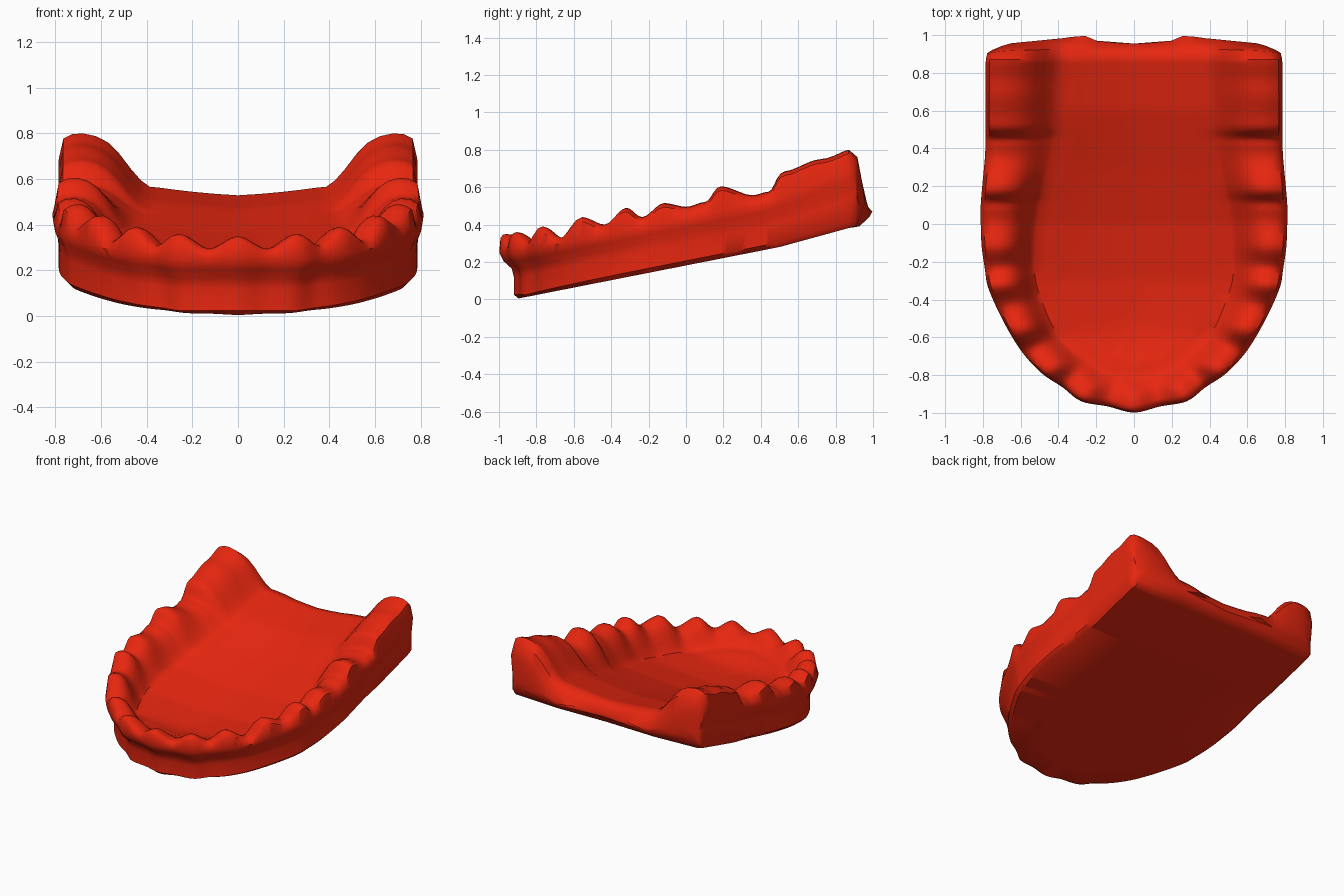
import bpy, bmesh, math
from mathutils import Vector

if "Cube" in bpy.data.objects:
    bpy.data.objects.remove(bpy.data.objects["Cube"])


def interp(table, v):
    """Piecewise linear lookup."""
    if v <= table[0][0]:
        return table[0][1]
    for (a, fa), (b, fb) in zip(table, table[1:]):
        if v <= b:
            return fa + (fb - fa) * (v - a) / (b - a)
    return table[-1][1]


def catmull(p0, p1, p2, p3, t):
    return 0.5 * (2 * p1 + (p2 - p0) * t + (2 * p0 - 5 * p1 + 4 * p2 - p3) * t * t
                  + (3 * p1 - p0 - 3 * p2 + p3) * t ** 3)


# Scalloped gum line of one half: x, y, crest height (peaks and valleys alternate)
KEYS = [(0, -1, .35), (.14, -.967, .295), (.28, -.94, .36), (.38, -.865, .31),
        (.485, -.795, .39), (.585, -.69, .33), (.66, -.575, .44), (.725, -.45, .40),
        (.775, -.33, .49), (.79, -.24, .44), (.807, -.12, .515), (.812, 0, .495),
        (.812, .1, .52), (.805, .19, .605), (.79, .35, .557), (.787, .44, .575),
        (.787, .53, .685), (.787, .72, .75), (.785, .87, .80)]

BOTTOM = [(-.92, 0), (.5, .28), (.92, .395)]
FLOOR = [(-1, .25), (-.83, .22), (-.6, .185), (-.3, .21), (0, .27), (.3, .365),
         (.6, .47), (.9, .535)]
SPINE = [(-1, -.5), (-.8, -.45), (-.55, -.36), (-.3, -.22), (0, 0), (.9, .9)]
INSET = [(-1, .08), (-.6, .055), (-.2, .03), (.9, .015)]
CREST = [(-1, .04), (-.6, .07), (0, .1), (.9, .105)]
WIDTH = [(-1, .19), (-.6, .22), (-.3, .26), (0, .30), (.5, .38), (.9, .40)]
BACK = [(0, .955), (.2, .965), (.28, 1.0), (.38, .985), (.7, .955), (.79, .92)]


def section(x, y, zc):
    """Cross-section from the underside spine, round the ridge, to the floor spine."""
    outer, spine = Vector((x, y)), Vector((0, interp(SPINE, y)))
    span = (spine - outer).length
    e, c, w = interp(INSET, y), interp(CREST, y), interp(WIDTH, y)
    zb0 = interp(BOTTOM, y)
    tall = 1 + max(0, y - .4) * .5

    def at(d, z=None):
        p = outer.lerp(spine, d / span)
        return Vector((p.x, p.y, interp(BOTTOM, p.y) if z is None else z))

    pts = [at(span), at(span * .5), at(e + .025)]
    for f, h in ((1, .025), (1, .12), (.85, .165), (.3, .205), (.02, .25)):
        pts.append(at(e * f, min(zb0 + h * tall, zc - .03)))
    pts += [at(c * .2, zc - .022), at(c * .55, zc - .004), at(c, zc)]
    for f, k in ((.2, .95), (.38, .84), (.55, .64), (.72, .38), (.87, .18), (1, .07)):
        p = at(c + (w - c) * f)
        zf = interp(FLOOR, p.y) + .02
        p.z = zf + (zc - zf) * k
        pts.append(p)
    for f in (.12, .3, .5, .75, 1):
        p = at(w + (span - w) * f)
        p.z = interp(FLOOR, p.y) + .02 * (1 - f) ** 2 + .02 * (1 - f)
        pts.append(p)
    return pts


# Stations along the arch
sections = []
STEPS = 5
for i in range(len(KEYS) - 1):
    q = [Vector(KEYS[min(max(k, 0), len(KEYS) - 1)]) for k in range(i - 1, i + 3)]
    if i == 0:
        q[0] = Vector((-.14, -.967, .295))
    for s in range(STEPS):
        t = s / STEPS
        p = catmull(*q, t)
        z = q[1].z + (q[2].z - q[1].z) * t * t * (3 - 2 * t)
        sections.append(section(p.x, p.y, z))
sections.append(section(*KEYS[-1]))

# Back end: rim rounds over, then bulges to a low horizontal lip
last = sections[-1]
for sx, sq, out in ((.99, .12, .35), (.975, .45, .65), (.955, .86, 1)):
    ring = []
    for p in last:
        mid = .455 + .05 * max(0, abs(p.x) - .4)
        y = p.y + .025 + (interp(BACK, p.x) - p.y - .025) * out
        ring.append(Vector((p.x * sx, y, p.z + (mid - p.z) * sq)))
    sections.append(ring)

# Skin the half shell
bm = bmesh.new()
grid = [[bm.verts.new(p) for p in sec] for sec in sections]
for a, b in zip(grid, grid[1:]):
    for j in range(len(a) - 1):
        bm.faces.new((a[j], a[j + 1], b[j + 1], b[j]))
bm.faces.new(grid[-1])
for v in grid[0]:
    v.co.x = 0

# Mirror to the other side and weld along the centre
half = bm.verts[:] + bm.edges[:] + bm.faces[:]
copy = bmesh.ops.duplicate(bm, geom=half)["geom"]
for v in copy:
    if isinstance(v, bmesh.types.BMVert):
        v.co.x = -v.co.x
bmesh.ops.remove_doubles(bm, verts=bm.verts[:], dist=.0005)
bmesh.ops.triangulate(bm, faces=[f for f in bm.faces if len(f.verts) > 4])
bmesh.ops.recalc_face_normals(bm, faces=bm.faces[:])

mesh = bpy.data.meshes.new("lower_gum")
bm.to_mesh(mesh)
bm.free()
gum = bpy.data.objects.new("lower_gum", mesh)
bpy.context.collection.objects.link(gum)

red = bpy.data.materials.new("gum_red")
red.diffuse_color = (.8, .02, .005, 1)
red.use_nodes = True
red.node_tree.nodes["Principled BSDF"].inputs["Base Color"].default_value = red.diffuse_color
mesh.materials.append(red)

bpy.context.view_layer.objects.active = gum
gum.select_set(True)
bpy.ops.object.shade_smooth_by_angle(angle=math.radians(45))
